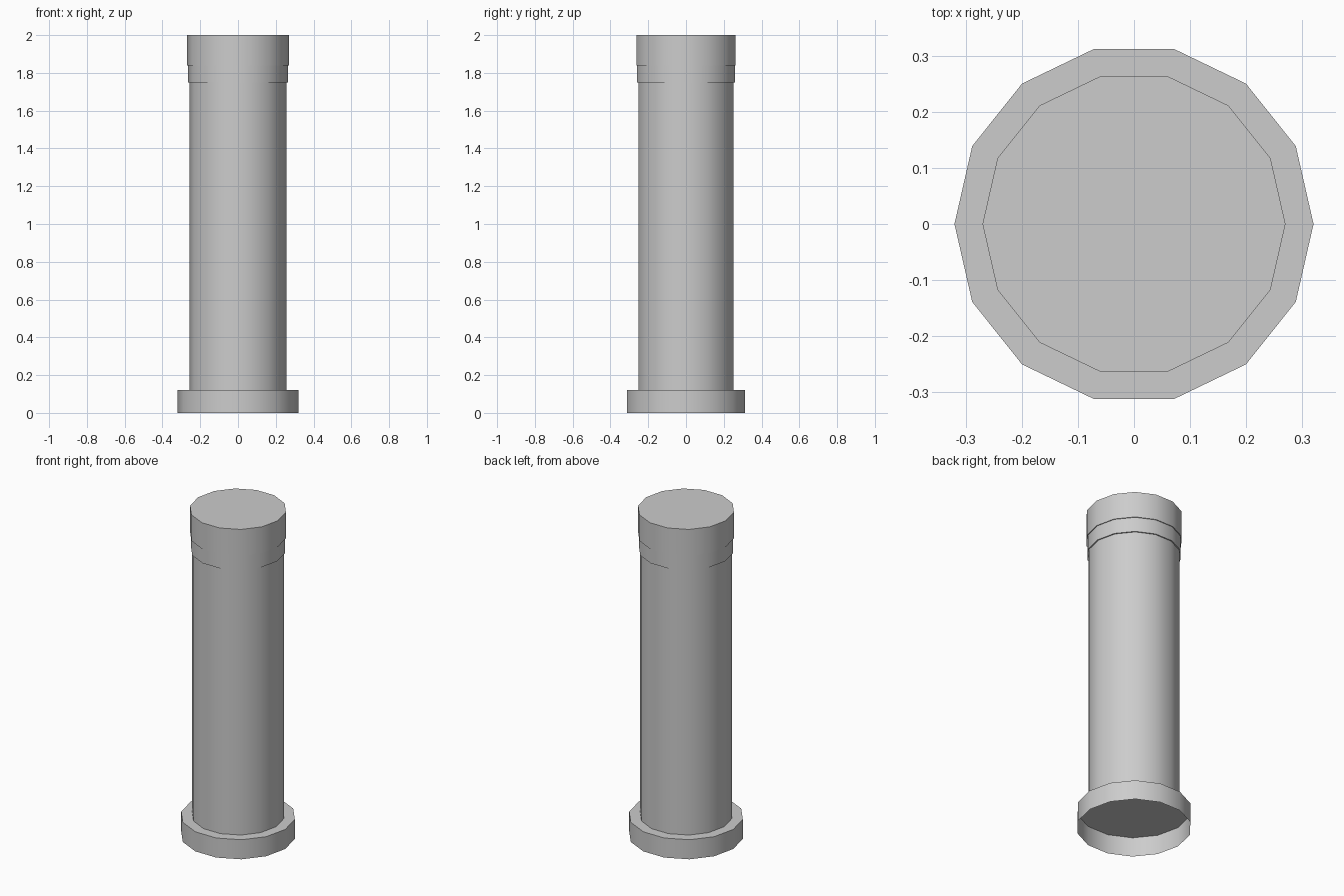
import bpy, bmesh
from math import cos, sin, tau, radians

SIDES = 14

cube = bpy.data.objects.get("Cube")
if cube:
    bpy.data.objects.remove(cube, do_unlink=True)

grey = bpy.data.materials.new("plain_grey")
grey.use_nodes = True
colour = (0.604, 0.604, 0.604, 1)
grey.diffuse_color = colour
grey.node_tree.nodes["Principled BSDF"].inputs["Base Color"].default_value = colour


def turned_part(name, profile):
    """Revolve (radius, height) points from bottom to top; cap only the top."""
    bm = bmesh.new()
    rings = [[bm.verts.new((r * cos(tau * i / SIDES), r * sin(tau * i / SIDES), z))
              for i in range(SIDES)] for r, z in profile]
    for low, high in zip(rings, rings[1:]):
        for i in range(SIDES):
            j = (i + 1) % SIDES
            bm.faces.new((low[i], low[j], high[j], high[i]))
    bm.faces.new(rings[-1])
    mesh = bpy.data.meshes.new(name)
    bm.to_mesh(mesh)
    bm.free()
    mesh.materials.append(grey)
    obj = bpy.data.objects.new(name, mesh)
    bpy.context.collection.objects.link(obj)
    bpy.ops.object.select_all(action='DESELECT')
    obj.select_set(True)
    bpy.context.view_layer.objects.active = obj
    bpy.ops.object.shade_smooth_by_angle(angle=radians(30))
    return obj


# Hollow foot, open underneath
turned_part("base", [(0.32, 0), (0.32, 0.12)])

# Shaft with a two-step collar at the top
turned_part("column", [(0.258, 0.12), (0.258, 1.75),
                       (0.265, 1.75), (0.265, 1.84),
                       (0.27, 1.84), (0.27, 2.0)])
